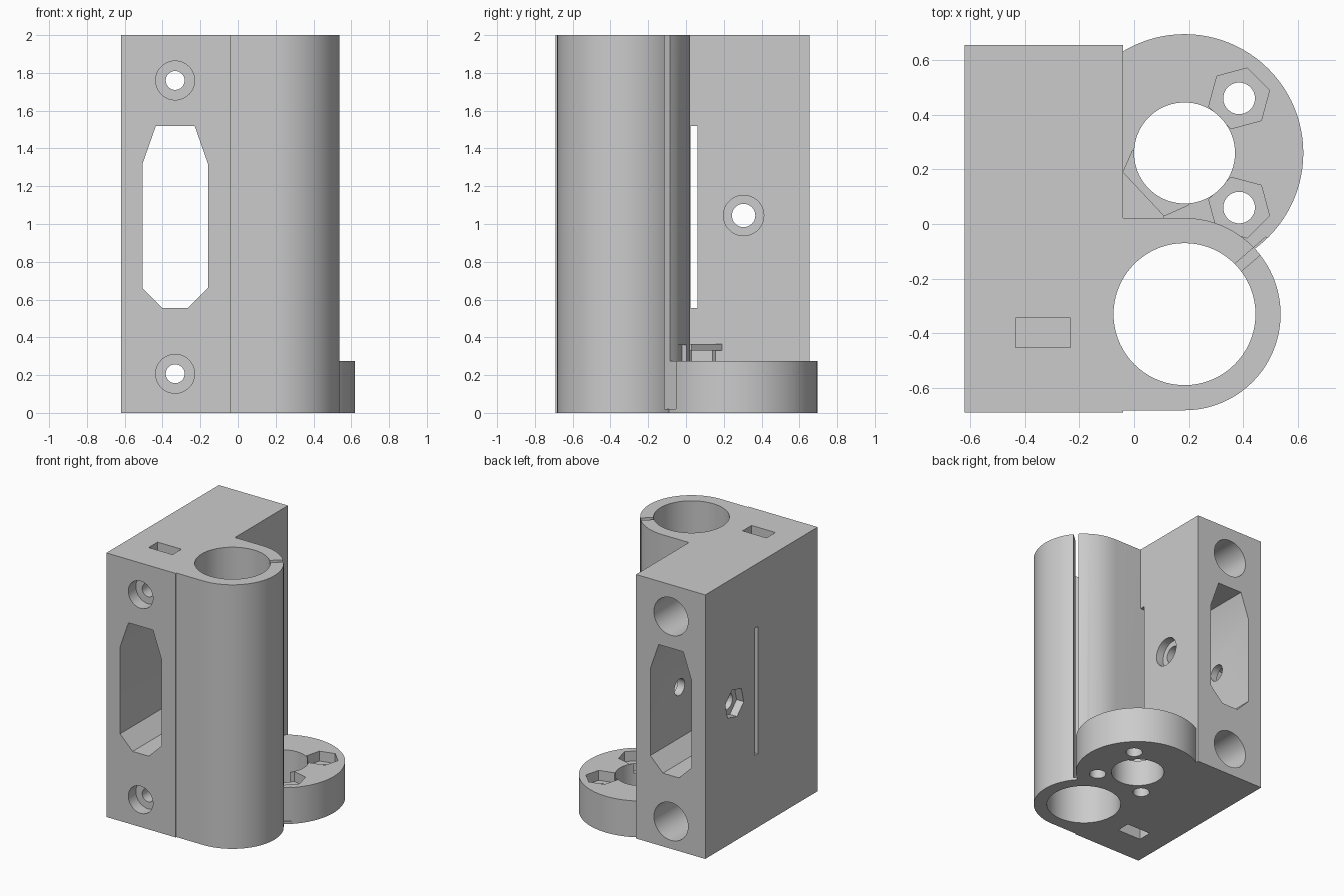
import bpy, math
from math import cos, sin, pi, radians
from mathutils import Matrix

if "Cube" in bpy.data.objects:
    bpy.data.objects.remove(bpy.data.objects["Cube"])

grey = bpy.data.materials.new("plain grey")
grey.use_nodes = True
GREY = (0.6, 0.6, 0.6, 1)
grey.diffuse_color = GREY
grey.node_tree.nodes["Principled BSDF"].inputs["Base Color"].default_value = GREY


def prism(name, outline, low, high, axis="z"):
    """Extrude a 2D outline along an axis; the outline lies in the other two axes."""
    place = {"z": lambda a, b, h: (a, b, h),
             "y": lambda a, b, h: (a, h, b),
             "x": lambda a, b, h: (h, a, b)}[axis]
    n = len(outline)
    verts = [place(a, b, h) for h in (low, high) for a, b in outline]
    faces = [list(range(n))[::-1], list(range(n, 2 * n))]
    faces += [[i, (i + 1) % n, n + (i + 1) % n, n + i] for i in range(n)]
    if axis == "y":
        faces = [f[::-1] for f in faces]
    mesh = bpy.data.meshes.new(name)
    mesh.from_pydata(verts, [], faces)
    mesh.materials.append(grey)
    obj = bpy.data.objects.new(name, mesh)
    bpy.context.collection.objects.link(obj)
    return obj


def ring(a, b, r, sides=72, turn=0):
    return [(a + r * cos(2 * pi * i / sides + radians(turn)),
             b + r * sin(2 * pi * i / sides + radians(turn))) for i in range(sides)]


def rect(a0, b0, a1, b1):
    return [(a0, b0), (a1, b0), (a1, b1), (a0, b1)]


def combine(target, tool, operation):
    mod = target.modifiers.new("combine", "BOOLEAN")
    mod.operation, mod.solver, mod.object = operation, "EXACT", tool
    bpy.context.view_layer.objects.active = target
    bpy.ops.object.modifier_apply(modifier=mod.name)
    bpy.data.objects.remove(tool)


def cut(*args):
    combine(body, prism("cutter", *args), "DIFFERENCE")


# Solid parts: tall block, rod clamp with a straight neck, round base flange
TUBE, FLANGE = (0.185, -0.33), (0.185, 0.26)
R = 0.352
body = prism("bracket_body", rect(-0.62, -0.69, -0.04, 0.655), 0, 2)
arc = [(TUBE[0] + R * sin(pi * i / 40), TUBE[1] - R * cos(pi * i / 40)) for i in range(41)]
clamp = [(-0.2, TUBE[1] - R)] + arc + [(-0.2, TUBE[1] + R)]
combine(body, prism("clamp", clamp, 0, 2), "UNION")
combine(body, prism("flange", ring(*FLANGE, 0.435, 96), 0, 0.275), "UNION")

# Small corner web over the hidden nut pocket
web = [(-0.1, -0.03), (0.11, -0.03), (0.11, 0.03), (-0.04, 0.19), (-0.1, 0.19)]
combine(body, prism("corner_web", web, 0.33, 0.365), "UNION")

# Clamp bore and its slit
cut(ring(*TUBE, 0.26), -0.1, 2.1)
slit = prism("slit", rect(0.2, -0.018, 0.41, 0.018), 0.02, 2.1)
slit.data.transform(Matrix.Translation((*TUBE, 0)) @ Matrix.Rotation(radians(41), 4, "Z"))
combine(body, slit, "DIFFERENCE")

# Flange bore, screw holes and nut pockets
cut(ring(*FLANGE, 0.185), -0.1, 0.3)
for x, y, turn, top in ((0.385, 0.46, 15, 0.36), (0.385, 0.06, 45, 0.36), (-0.015, 0.06, 15, 0.33)):
    cut(ring(x, y, 0.058, 32), -0.1, 0.25)
    cut(ring(x, y, 0.115, 6, turn), 0.2, top)
cut([(-0.04, 0.19), (0.11, 0.03), (0.2, 0.07), (0.185, 0.26), (-0.005, 0.27)], 0.2, 0.3)

# Window through the block from front to back
window = [(-0.435, 1.52), (-0.505, 1.32), (-0.505, 0.66), (-0.4, 0.555),
          (-0.265, 0.555), (-0.16, 0.66), (-0.16, 1.32), (-0.23, 1.52)]
cut(window, -0.8, 0.8, "y")

# Upper and lower mounting holes: screw, front recess, deep rear bore, nut slot
for z, slot in ((1.76, (1.65, 2.1)), (0.207, (-0.1, 0.32))):
    cut(ring(-0.333, z, 0.05, 32), -0.8, 0.8, "y")
    cut(ring(-0.333, z, 0.103, 48), -0.8, -0.6, "y")
    cut(ring(-0.333, z, 0.143, 48), -0.2, 0.8, "y")
    cut(rect(-0.433, -0.452, -0.233, -0.345), *slot)

# Side cross hole with round and hexagonal recesses, and the narrow strap slit
cut(ring(0.305, 1.045, 0.062, 32), -0.7, 0.1, "x")
cut(ring(0.305, 1.045, 0.107, 48), -0.1, 0.1, "x")
cut(ring(0.305, 1.045, 0.115, 6, 15), -0.7, -0.56, "x")
cut(rect(0.024, 0.555, 0.06, 1.52), -0.7, 0.1, "x")

# Smooth the round walls, keep the edges crisp
bpy.ops.object.select_all(action="DESELECT")
body.select_set(True)
bpy.context.view_layer.objects.active = body
bpy.ops.object.shade_smooth_by_angle(angle=radians(25))
